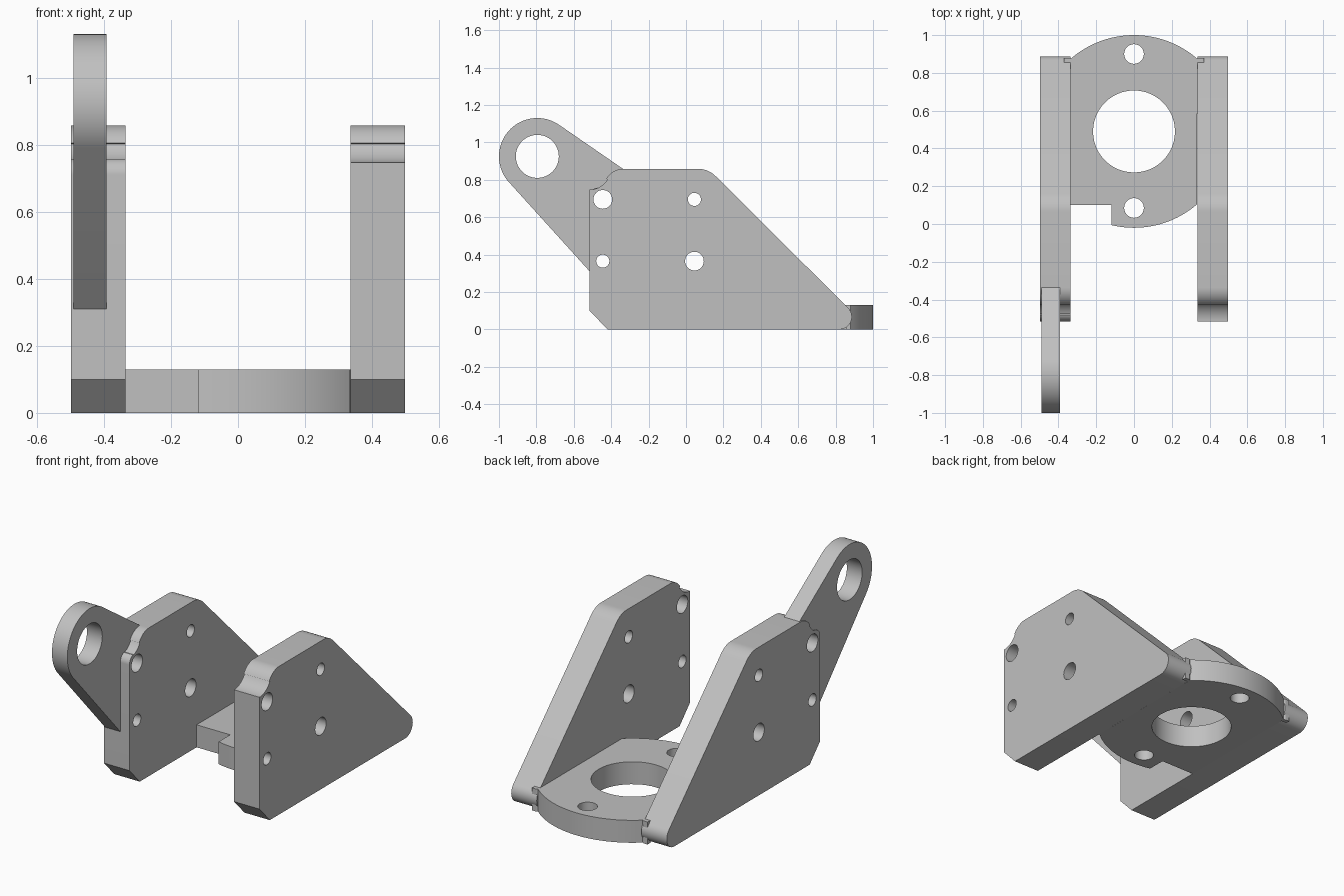
import bpy
import bmesh
from math import cos, sin, radians
from mathutils import Matrix

cube = bpy.data.objects.get("Cube")
if cube:
    bpy.data.objects.remove(cube, do_unlink=True)

grey = bpy.data.materials.new("light grey metal")
grey.use_nodes = True
grey.diffuse_color = (0.53, 0.53, 0.53, 1)
grey.node_tree.nodes["Principled BSDF"].inputs["Base Color"].default_value = (0.53, 0.53, 0.53, 1)

# Profile axes (u, v, depth) become world (y, z, x)
SIDEWAYS = Matrix(((0, 0, 1, 0), (1, 0, 0, 0), (0, 1, 0, 0), (0, 0, 0, 1)))


def arc(u, v, r, start, end, steps=12):
    angles = [radians(start + (end - start) * i / steps) for i in range(steps + 1)]
    return [(u + r * cos(a), v + r * sin(a)) for a in angles]


def slab(name, outline, holes, low, high, matrix):
    """Extrude a flat outline with round holes from depth low to high."""
    curve = bpy.data.curves.new(name, 'CURVE')
    curve.dimensions = '2D'
    curve.fill_mode = 'BOTH'
    curve.extrude = (high - low) / 2
    loops = [outline] + [arc(u, v, r, 0, 360, 48)[:-1] for u, v, r in holes]
    for loop in loops:
        spline = curve.splines.new('POLY')
        spline.points.add(len(loop) - 1)
        for point, (u, v) in zip(spline.points, loop):
            point.co = (u, v, 0, 1)
        spline.use_cyclic_u = True
    helper = bpy.data.objects.new(name + " profile", curve)
    bpy.context.collection.objects.link(helper)
    graph = bpy.context.evaluated_depsgraph_get()
    mesh = bpy.data.meshes.new_from_object(helper.evaluated_get(graph))
    bpy.data.objects.remove(helper, do_unlink=True)

    mesh.transform(matrix @ Matrix.Translation((0, 0, (low + high) / 2)))
    bm = bmesh.new()
    bm.from_mesh(mesh)
    bmesh.ops.remove_doubles(bm, verts=bm.verts, dist=0.0001)
    bmesh.ops.recalc_face_normals(bm, faces=bm.faces)
    bm.to_mesh(mesh)
    bm.free()
    mesh.materials.clear()
    mesh.materials.append(grey)
    obj = bpy.data.objects.new(name, mesh)
    bpy.context.collection.objects.link(obj)
    bpy.ops.object.select_all(action='DESELECT')
    obj.select_set(True)
    bpy.context.view_layer.objects.active = obj
    bpy.ops.object.shade_smooth_by_angle(angle=radians(25))
    return obj


# Side plates: chamfered front foot, rounded tail, sloped back, scooped front corner
body = ([(-0.515, 0.1), (-0.42, 0)]
        + arc(0.82, 0.067, 0.067, -90, 45)
        + arc(0.066, 0.728, 0.13, 45, 90)
        + arc(-0.335, 0.753, 0.105, 90, 150))
sharp_corner = arc(-0.515, 0.857, 0.11, -30, -90)
soft_corner = arc(-0.515, 0.857, 0.11, -30, -68) + arc(-0.465, 0.71, 0.05, 110, 180)
bolt_holes = [(-0.445, 0.695, 0.05), (0.045, 0.695, 0.035),
              (-0.445, 0.365, 0.035), (0.045, 0.365, 0.05)]
slab("left_side_plate", body + sharp_corner, bolt_holes, 0.335, 0.498, SIDEWAYS)
slab("right_side_plate", body + soft_corner, bolt_holes, -0.498, -0.335, SIDEWAYS)

# Lifting ear growing from the front edge of the right plate
ear = (arc(-0.795, 0.925, 0.205, 56, 221, 32)
       + [(-0.515, 0.31), (-0.505, 0.31), (-0.505, 0.745), (-0.45, 0.765),
          (-0.4, 0.8), (-0.335, 0.857)])
slab("lifting_ear", ear, [(-0.795, 0.925, 0.115)], -0.491, -0.393, SIDEWAYS)

# Round flange between the plates, with small tabs and a squared front corner
tab = [(0.335, 0.855), (0.37, 0.855), (0.37, 0.88), (0.345, 0.88)]
flange = (arc(0, 0.49, 0.51, 256.4, 311, 24)
          + tab
          + arc(0, 0.49, 0.51, 49, 131, 32)
          + [(-x, y) for x, y in reversed(tab)]
          + [(-0.335, 0.1), (-0.12, 0.1)])
flange_holes = [(0, 0.49, 0.217), (0, 0.9, 0.052), (0, 0.085, 0.052)]
slab("flange", flange, flange_holes, 0, 0.13, Matrix.Identity(4))
